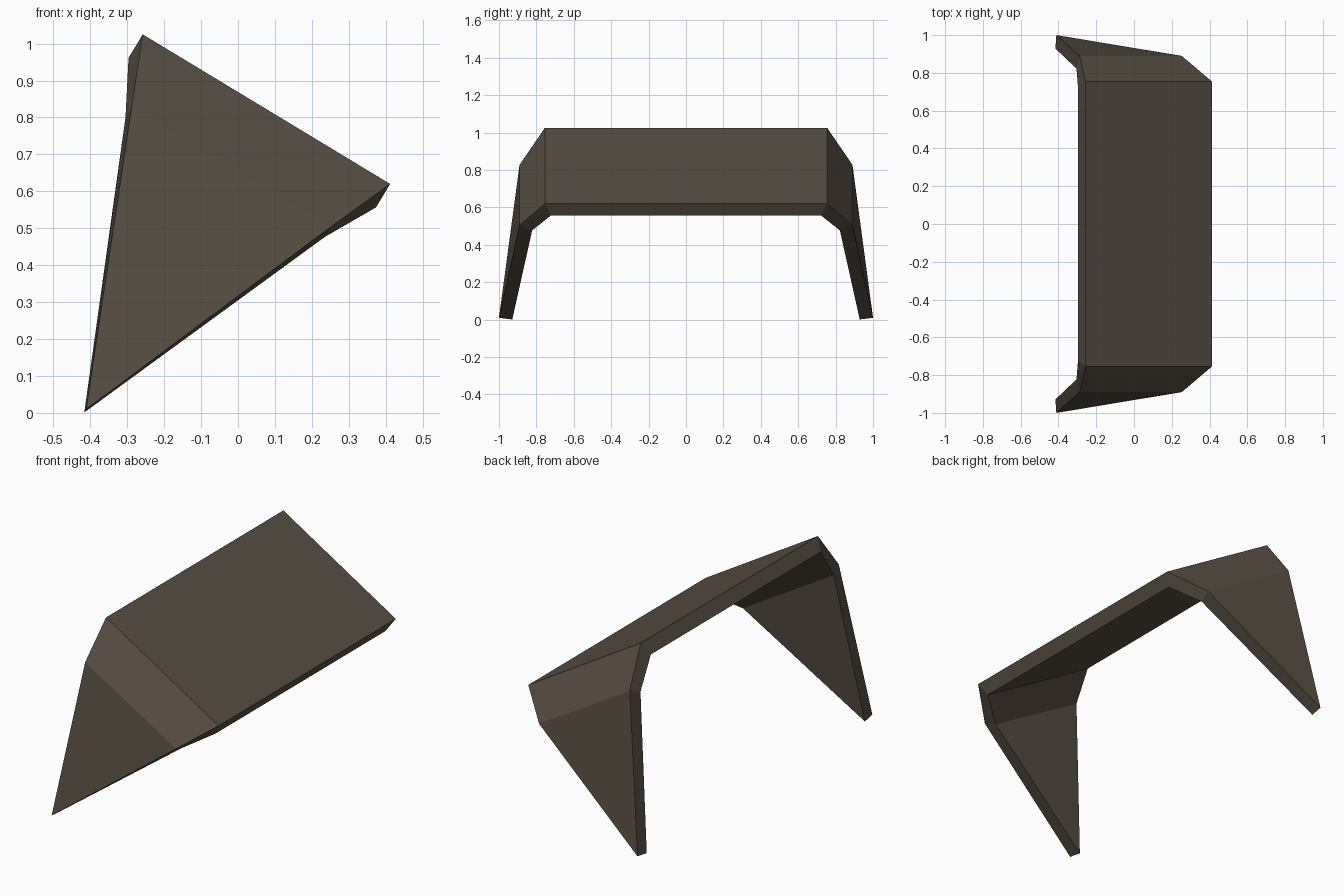
import bpy

if "Cube" in bpy.data.objects:
    bpy.data.objects.remove(bpy.data.objects["Cube"])

# One dark brown material
brown = bpy.data.materials.new("dark brown")
brown.diffuse_color = (0.095, 0.076, 0.058, 1)
brown.use_nodes = True
brown.node_tree.nodes["Principled BSDF"].inputs["Base Color"].default_value = brown.diffuse_color

# Outer skin: sloping top panel, folded shoulder and tapering leg on each side
SIDE = [
    ((-0.258, 0.755, 1.025), (0.412, 0.755, 0.62)),   # top panel edge
    ((-0.288, 0.89, 0.828), (0.253, 0.89, 0.505)),    # shoulder fold
]
FOOT = (-0.411, 1.0, 0.01)

# Strip runs from one foot over the top to the other foot
flip = lambda p: (p[0], -p[1], p[2])
rungs = [tuple(map(flip, r)) for r in reversed(SIDE)] + SIDE
verts = [flip(FOOT)] + [p for r in rungs for p in r] + [FOOT]
faces = [(0, 2, 1)]
faces += [(i, i + 1, i + 3, i + 2) for i in (1, 3, 5)]
faces += [(7, 8, 9)]

mesh = bpy.data.meshes.new("folded_shell")
mesh.from_pydata(verts, [], faces)
mesh.materials.append(brown)
shell = bpy.data.objects.new("folded_shell", mesh)
bpy.context.collection.objects.link(shell)

# Sheet thickness grows inward
solid = shell.modifiers.new("thickness", 'SOLIDIFY')
solid.thickness = 0.072
solid.offset = -1
solid.use_even_offset = True
